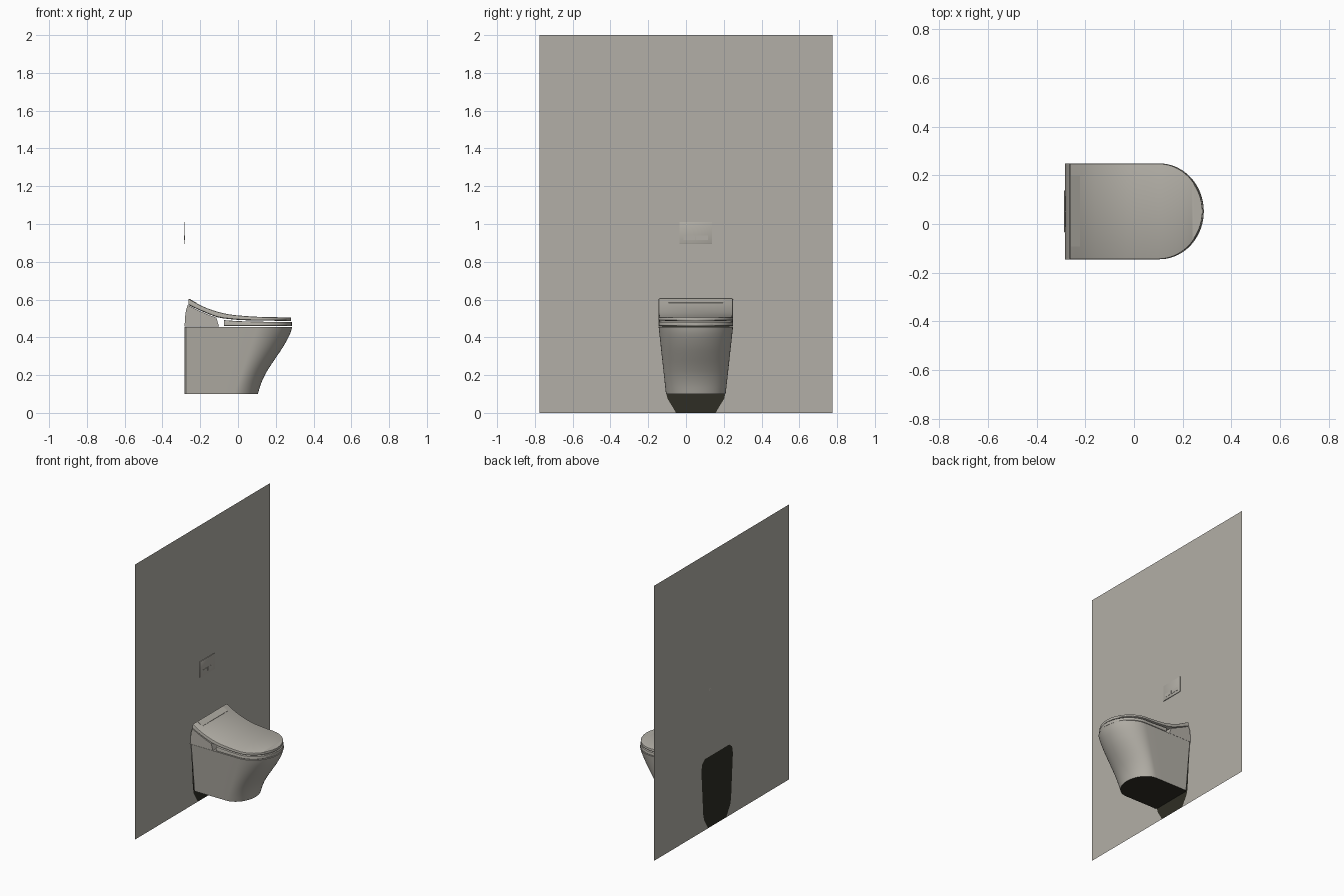
import bpy, bmesh, math

if "Cube" in bpy.data.objects:
    bpy.data.objects.remove(bpy.data.objects["Cube"])

YC = 0.052           # centre line of the toilet in y
WALL_X = -0.287


def material(name, rgb):
    m = bpy.data.materials.new(name)
    m.diffuse_color = (*rgb, 1)
    m.use_nodes = True
    m.node_tree.nodes["Principled BSDF"].inputs["Base Color"].default_value = m.diffuse_color
    return m


PALE = material("warm_grey", (0.45, 0.43, 0.385))
DARK = material("near_black", (0.028, 0.027, 0.018))


def interp(table, x):
    """Smooth (cubic Hermite) interpolation through a short table of points."""
    if x <= table[0][0]:
        return table[0][1]
    def slope(i):
        a, b = table[max(i - 1, 0)], table[min(i + 1, len(table) - 1)]
        return (b[1] - a[1]) / (b[0] - a[0])
    for i in range(len(table) - 1):
        (x0, y0), (x1, y1) = table[i], table[i + 1]
        if x <= x1:
            h = x1 - x0
            t = (x - x0) / h
            return ((2*t**3 - 3*t*t + 1) * y0 + (t**3 - 2*t*t + t) * h * slope(i)
                    + (3*t*t - 2*t**3) * y1 + (t**3 - t*t) * h * slope(i + 1))
    return table[-1][1]


def finish(name, bm, mats=(PALE,), recalc=True):
    if recalc:
        bmesh.ops.recalc_face_normals(bm, faces=bm.faces[:])
    me = bpy.data.meshes.new(name)
    bm.to_mesh(me)
    bm.free()
    for m in mats:
        me.materials.append(m)
    ob = bpy.data.objects.new(name, me)
    bpy.context.collection.objects.link(ob)
    bpy.ops.object.select_all(action='DESELECT')
    ob.select_set(True)
    bpy.context.view_layer.objects.active = ob
    bpy.ops.object.shade_smooth_by_angle(angle=math.radians(35))
    return ob


def loft(rings):
    """Skin closed rings of equal length and cap both ends."""
    bm = bmesh.new()
    rows = [[bm.verts.new(p) for p in r] for r in rings]
    n = len(rows[0])
    for a, b in zip(rows, rows[1:]):
        for i in range(n):
            j = (i + 1) % n
            bm.faces.new((a[i], a[j], b[j], b[i]))
    bm.faces.new(rows[0][::-1])
    bm.faces.new(rows[-1])
    return bm


def box(name, x, y, z, bevel=0.0):
    bm = bmesh.new()
    bmesh.ops.create_cube(bm, size=1)
    for v in bm.verts:
        v.co = [(r[0] + r[1]) / 2 + c * (r[1] - r[0]) for c, r in zip(v.co, (x, y, z))]
    if bevel:
        bmesh.ops.bevel(bm, geom=bm.edges[:], offset=bevel, segments=2,
                        affect='EDGES', profile=0.5)
    return finish(name, bm)


# Wall panel with the dark patch behind the toilet cut into it
half_patch = [(0.105, 0.0), (0.122, 0.03), (0.15, 0.075), (0.16, 0.12),
              (0.181, 0.44), (0.172, 0.49), (0.14, 0.516)]
patch = [(YC - y, z) for y, z in half_patch] + [(YC + y, z) for y, z in half_patch[::-1]]
bm = bmesh.new()
pv = [bm.verts.new((WALL_X, y, z)) for y, z in patch]
cv = [bm.verts.new((WALL_X, y, z)) for y, z in ((0.776, 0), (0.776, 2), (-0.776, 2), (-0.776, 0))]
dark = bm.faces.new(pv[::-1])
dark.material_index = 1
bm.faces.new(cv + pv)
for f in bm.faces:
    f.normal_update()
    if f.normal.x < 0:
        f.normal_flip()
bmesh.ops.triangulate(bm, faces=bm.faces[:])
finish("wall_panel", bm, (PALE, DARK), recalc=False)

# Bowl: D-shaped rings stacked along the curved front profile
FRONT = [(0.1, 0.105), (0.15, 0.12), (0.2, 0.142), (0.25, 0.172), (0.3, 0.206),
         (0.35, 0.239), (0.4, 0.267), (0.43, 0.28), (0.456, 0.287)]


def bowl_ring(z):
    t = (z - 0.1) / 0.356
    hw, xf = 0.158 + 0.039 * t, interp(FRONT, z)
    xs = -0.02 + 0.125 * t
    side = [(-0.283, hw - 0.008), (-0.275, hw)]
    side += [(-0.275 + (xs + 0.275) * k / 5, hw) for k in range(1, 5)]
    arc = [(xs + (xf - xs) * math.sin(a), hw * math.cos(a))
           for a in (math.pi * k / 36 for k in range(37))]
    pts = side + arc + [(x, -y) for x, y in side[::-1]]
    return [(x, YC + y, z) for x, y in pts]


bm = loft([bowl_ring(0.1 + 0.356 * i / 20) for i in range(21)])
for f in bm.faces:
    f.normal_update()
    if abs(f.normal.z) > 0.95 and f.calc_center_median().z < 0.11:
        f.material_index = 1
finish("bowl", bm, (PALE, DARK))

# Rear housing: side profile extruded across the width
prof = [(-0.283, 0.457), (-0.28, 0.51), (-0.275, 0.545), (-0.266, 0.571),
        (-0.2, 0.538), (-0.15, 0.517), (-0.115, 0.504), (-0.1, 0.457)]
bm = loft([[(x, YC + s, z) for x, z in prof] for s in (-0.197, 0.197)])
finish("rear_housing", bm)


# Seat and lid: rounded sections lofted from back to front of the D-shape
def d_slab(name, x0, x1, hw, low, high, r):
    xs = 0.1
    stations = [x0 + (xs - x0) * i / 14 for i in range(14)]
    stations += [xs + (x1 - xs) * math.sin(math.pi / 2 * i / 20) for i in range(20)] + [x1 - 0.0001]
    rings = []
    for x in stations:
        u = max(0, (x - xs) / (x1 - xs))
        w = hw * math.sqrt(1 - u * u)
        e = min(r, w * 0.4)
        b, t = interp(low, x), interp(high, x)
        half = [(w - e, b), (w, b + r * 0.6), (w, t - r), (w - e * 0.3, t - r * 0.3), (w - e, t)]
        rings.append([(x, YC + y, z) for y, z in half] +
                     [(x, YC - y, z) for y, z in half[::-1]])
    return finish(name, loft(rings))


LID_TOP = [(-0.262, 0.605), (-0.2, 0.57), (-0.15, 0.549), (-0.1, 0.533), (-0.05, 0.522),
           (0.0, 0.516), (0.1, 0.509), (0.285, 0.505)]
LID_LOW = [(-0.268, 0.574), (-0.2, 0.542), (-0.11, 0.507), (-0.05, 0.497),
           (0.05, 0.49), (0.285, 0.487)]
d_slab("seat", -0.075, 0.285, 0.196, [(-0.1, 0.459), (0.3, 0.459)],
       [(-0.075, 0.491), (0.0, 0.486), (0.1, 0.483), (0.3, 0.481)], 0.004)
d_slab("lid", -0.263, 0.281, 0.197, LID_LOW, LID_TOP, 0.006)

# Hinge cover: thin raised strip on the back of the lid
rings = []
for x in (-0.258, -0.248, -0.238, -0.228, -0.221):
    t = interp(LID_TOP, x)
    rings.append([(x, YC - 0.145, t - 0.006), (x, YC - 0.145, t + 0.002),
                  (x, YC + 0.145, t + 0.002), (x, YC + 0.145, t - 0.006)])
finish("hinge_cover", loft(rings))

# Flush plate with two buttons on the wall
box("flush_plate", (WALL_X, -0.282), (-0.034, 0.138), (0.895, 1.01), 0.001)
for i, (a, b) in enumerate(((-0.012, 0.05), (0.054, 0.116))):
    box(f"flush_button_{i + 1}", (-0.283, -0.2805), (a, b), (0.915, 0.94))
